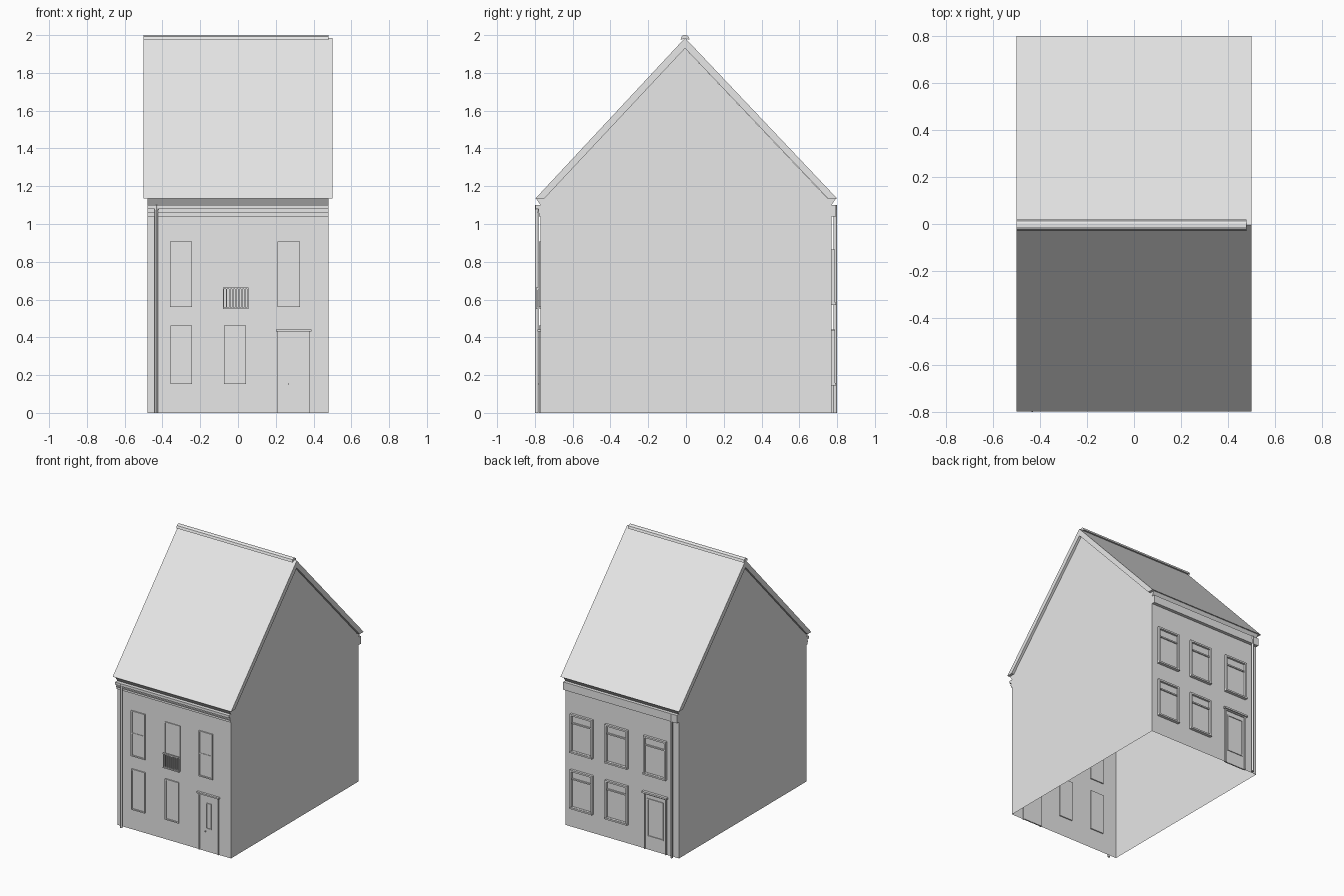
import bpy
import bmesh
from mathutils import Matrix, Vector

cube = bpy.data.objects.get("Cube")
if cube:
    bpy.data.objects.remove(cube, do_unlink=True)

GREY = bpy.data.materials.new("plain_grey")
GREY.use_nodes = True
GREY.diffuse_color = (0.8, 0.8, 0.8, 1)
GREY.node_tree.nodes["Principled BSDF"].inputs["Base Color"].default_value = (0.8, 0.8, 0.8, 1)

HALF = 0.48    # half width of the house
WALL = 0.77    # distance of front and back walls from the centre
RIDGE = -0.005


def finish(name, bm, fix_normals=True):
    if fix_normals:
        bmesh.ops.recalc_face_normals(bm, faces=bm.faces[:])
    mesh = bpy.data.meshes.new(name)
    bm.to_mesh(mesh)
    bm.free()
    mesh.materials.append(GREY)
    obj = bpy.data.objects.new(name, mesh)
    bpy.context.collection.objects.link(obj)
    return obj


def add_box(bm, x0, x1, y0, y1, z0, z1):
    size = Matrix.Diagonal((x1 - x0, abs(y1 - y0), z1 - z0, 1))
    centre = Matrix.Translation(((x0 + x1) / 2, (y0 + y1) / 2, (z0 + z1) / 2))
    bmesh.ops.create_cube(bm, size=1, matrix=centre @ size)


def boxes(name, *specs):
    bm = bmesh.new()
    for spec in specs:
        add_box(bm, *spec)
    return finish(name, bm)


def prism(name, profile, x0, x1, skip=()):
    """Extrude a (y, z) outline along x, leaving out the listed sides."""
    bm = bmesh.new()
    a = [bm.verts.new((x0, y, z)) for y, z in profile]
    b = [bm.verts.new((x1, y, z)) for y, z in profile]
    bm.faces.new(a)
    bm.faces.new(b[::-1])
    n = len(profile)
    for i in range(n):
        if i not in skip:
            j = (i + 1) % n
            bm.faces.new((a[i], b[i], b[j], a[j]))
    return finish(name, bm)


def framed(name, side, x0, x1, z0, z1, depth, rim, bars=(), base=True):
    """Raised frame around a set-back pane; side is -1 for front, 1 for back."""
    out, inner = side * (WALL + depth), side * (WALL - 0.008)
    bm = bmesh.new()
    add_box(bm, x0, x0 + rim, inner, out, z0, z1)
    add_box(bm, x1 - rim, x1, inner, out, z0, z1)
    add_box(bm, x0 + rim, x1 - rim, inner, out, z1 - rim, z1)
    if base:
        add_box(bm, x0 + rim, x1 - rim, inner, out, z0, z0 + rim)
    add_box(bm, x0 + rim, x1 - rim, inner, side * (WALL + 0.002), z0, z1 - rim)
    for t in bars:
        z = z0 + (z1 - z0) * t
        add_box(bm, x0 + rim, x1 - rim, inner, side * (WALL + depth * 0.6), z - 0.005, z + 0.005)
    return finish(name, bm)


def pipe(name, x, y, radius, z0, z1):
    bm = bmesh.new()
    bmesh.ops.create_cone(bm, cap_ends=True, segments=12, radius1=radius, radius2=radius,
                          depth=z1 - z0, matrix=Matrix.Translation((x, y, (z0 + z1) / 2)))
    obj = finish(name, bm)
    bpy.ops.object.select_all(action="DESELECT")
    obj.select_set(True)
    bpy.context.view_layer.objects.active = obj
    bpy.ops.object.shade_smooth_by_angle()
    return obj


# House shell, open underneath
shell = [(-WALL, 0), (-WALL, 1.1), (-0.793, 1.134), (-0.75, 1.135), (RIDGE, 1.93),
         (0.75, 1.135), (0.793, 1.134), (WALL, 1.1), (WALL, 0)]
prism("house_walls", shell, -HALF, HALF, skip=(3, 4, 8))

# Roof and ridge cap
prism("roof", [(-0.797, 1.135), (RIDGE, 1.985), (0.8, 1.135), (0.752, 1.135),
               (RIDGE, 1.93), (-0.75, 1.135)], -0.5, 0.5)
prism("ridge_cap", [(RIDGE - 0.025, 1.975), (RIDGE - 0.018, 1.993), (RIDGE - 0.007, 2.0),
                    (RIDGE + 0.007, 2.0), (RIDGE + 0.018, 1.993), (RIDGE + 0.025, 1.975),
                    (RIDGE, 1.982)], -0.5, 0.478)

# Front cornice in steps, back gutter board
boxes("front_cornice",
      (-HALF, HALF, -0.778, -WALL, 1.04, 1.058),
      (-HALF, HALF, -0.787, -WALL, 1.058, 1.066),
      (-HALF, HALF, -0.782, -WALL, 1.066, 1.08),
      (-HALF, HALF, -0.797, -WALL, 1.08, 1.1))
boxes("back_gutter_board", (-HALF, HALF, WALL, 0.795, 1.04, 1.1))

# Downpipes
for label, side in (("front", -1), ("back", 1)):
    pipe(label + "_downpipe", -0.432, side * 0.79, 0.009, 0, 1.09)
    pipe(label + "_downpipe_collar", -0.432, side * 0.788, 0.011, 1.075, 1.1)

# Front windows
for i, (x0, x1) in enumerate(((-0.36, -0.243), (0.21, 0.328))):
    framed(f"front_upper_window_{i}", -1, x0, x1, 0.56, 0.907, 0.009, 0.009, bars=(0.5,))
for i, (x0, x1) in enumerate(((-0.357, -0.243), (-0.073, 0.042))):
    framed(f"front_lower_window_{i}", -1, x0, x1, 0.152, 0.463, 0.009, 0.009)

# Balcony door with railing
framed("balcony_door", -1, -0.08, 0.055, 0.55, 0.897, 0.006, 0.009)
bars = [(-0.08 + i * 0.016, -0.073 + i * 0.016, -0.791, -0.784, 0.55, 0.66) for i in range(9)]
boxes("balcony_railing", *bars,
      (-0.08, 0.055, -0.793, -0.782, 0.655, 0.664),
      (-0.08, 0.055, -0.793, -0.782, 0.55, 0.558),
      (-0.08, -0.073, -0.785, -WALL, 0.65, 0.66),
      (0.048, 0.055, -0.785, -WALL, 0.65, 0.66))

# Front door
framed("front_door", -1, 0.21, 0.378, 0, 0.43, 0.008, 0.008, base=False)
framed("front_door_pane", -1, 0.273, 0.315, 0.175, 0.37, 0.007, 0.005)
boxes("front_door_lintel", (0.2, 0.388, -0.787, -WALL, 0.43, 0.441))
boxes("front_door_knob", (0.264, 0.271, -0.783, -WALL, 0.149, 0.156))

# Back windows, in two rows, with sills
columns = ((0.24, 0.43), (-0.055, 0.135), (-0.38, -0.187))
for i, (x0, x1) in enumerate(columns):
    for label, z0, z1 in (("lower", 0.145, 0.44), ("upper", 0.572, 0.866)):
        if label == "lower" and i == 2:
            continue
        framed(f"back_{label}_window_{i}", 1, x0, x1, z0, z1, 0.018, 0.013, bars=(0.76,))
        boxes(f"back_{label}_sill_{i}", (x0, x1, WALL, 0.794, z0, z0 + 0.012))

# Back door
framed("back_door", 1, -0.377, -0.19, 0, 0.43, 0.01, 0.01, base=False)
framed("back_door_panel", 1, -0.352, -0.215, 0.1, 0.39, 0.008, 0.008)
boxes("back_door_lintel", (-0.388, -0.179, WALL, 0.79, 0.428, 0.441))
